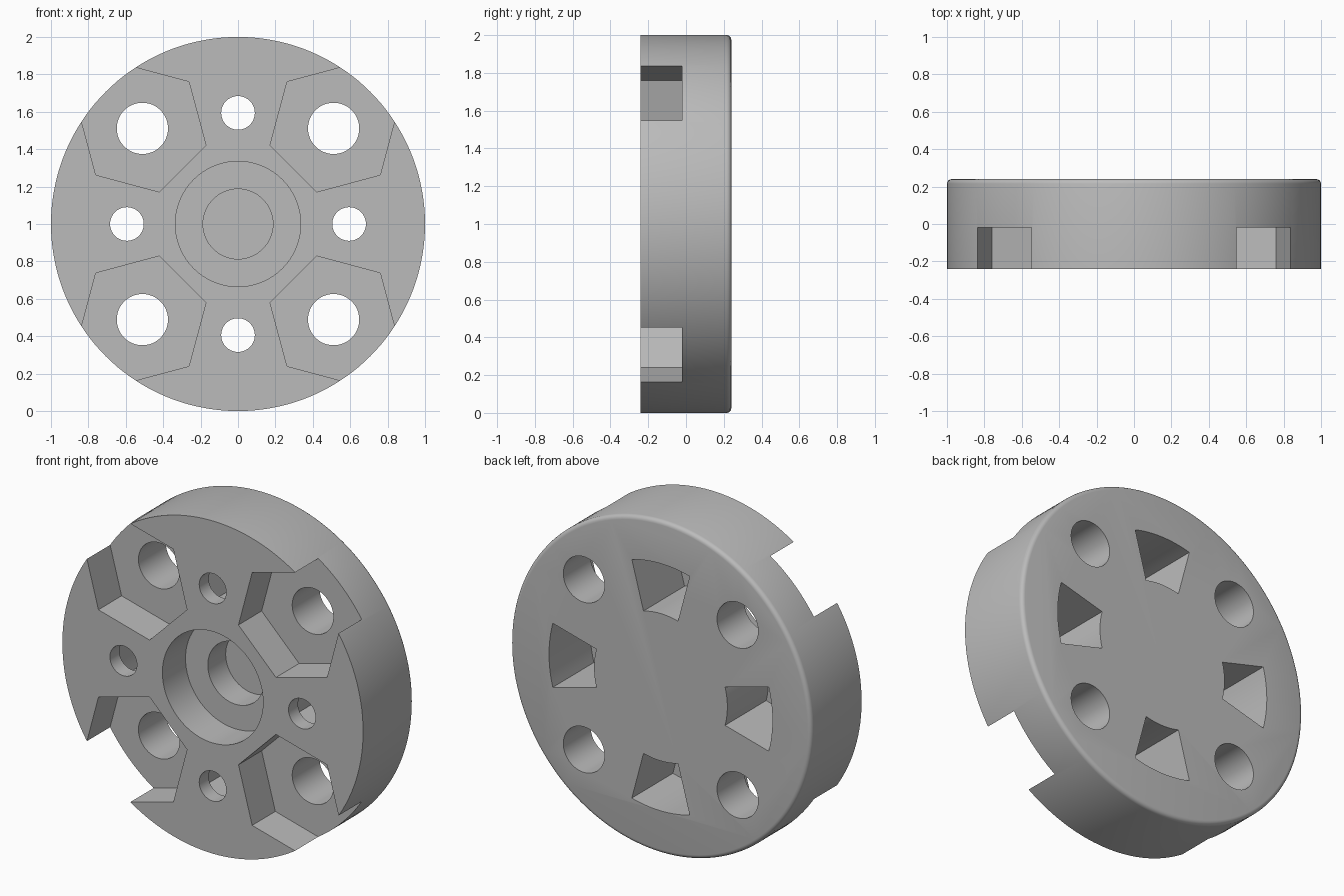
import bpy
import bmesh
from math import cos, sin, pi, radians

if "Cube" in bpy.data.objects:
    bpy.data.objects.remove(bpy.data.objects["Cube"])

FRONT, BACK, AXIS_Z = -0.24, 0.24, 1.0
POCKET_FLOOR = -0.02   # hexagon pockets and wide bore
WEB = 0.15             # floors of the deep blind recesses


def ring(radius, sides, cx=0, cz=0, start=0):
    """Points of a regular polygon in the x-z plane."""
    return [(cx + radius * cos(start + 2 * pi * i / sides),
             cz + radius * sin(start + 2 * pi * i / sides)) for i in range(sides)]


def sector(inner, outer, middle, half, steps=12):
    """Points of a piece of an annulus."""
    angles = [middle - half + 2 * half * i / steps for i in range(steps + 1)]
    return ([(outer * cos(a), outer * sin(a)) for a in angles] +
            [(inner * cos(a), inner * sin(a)) for a in reversed(angles)])


def prism(name, points, y0, y1, round_back=0):
    """Extrude an outline along y, optionally rounding the back rim."""
    bm = bmesh.new()
    face = bm.faces.new([bm.verts.new((x, y0, AXIS_Z + z)) for x, z in points])
    out = bmesh.ops.extrude_face_region(bm, geom=[face])
    for v in out["geom"]:
        if isinstance(v, bmesh.types.BMVert):
            v.co.y = y1
    bmesh.ops.recalc_face_normals(bm, faces=bm.faces)
    if round_back:
        rim = [e for e in bm.edges if all(abs(v.co.y - y1) < 1e-5 for v in e.verts)]
        bmesh.ops.bevel(bm, geom=rim, offset=round_back, segments=4,
                        profile=0.5, affect='EDGES')
    mesh = bpy.data.meshes.new(name)
    bm.to_mesh(mesh)
    bm.free()
    obj = bpy.data.objects.new(name, mesh)
    bpy.context.collection.objects.link(obj)
    return obj


# Disc body with a rounded back rim
disc = prism("hub_disc", ring(1, 144), FRONT, BACK, 0.025)

# Stepped blind bore in the front
cutters = [
    prism("wide_bore_cutter", ring(0.335, 72), FRONT - 0.1, POCKET_FLOOR),
    prism("narrow_bore_cutter", ring(0.187, 64), FRONT - 0.08, WEB),
]

for i in range(4):
    # Diagonal hexagon pockets, open at the rim, with through holes
    a = radians(45 + 90 * i)
    cx, cz = 0.723 * cos(a), 0.723 * sin(a)
    cutters.append(prism("hexagon_cutter", ring(0.352, 6, cx, cz, a + pi / 6),
                         FRONT - 0.1, POCKET_FLOOR))
    cutters.append(prism("bolt_hole_cutter", ring(0.137, 48, cx, cz),
                         FRONT - 0.2, BACK + 0.2))
    # Small front holes opening into wedge recesses in the back
    b = radians(90 * i)
    cutters.append(prism("wedge_cutter", sector(0.443, 0.743, b, radians(15)),
                         -WEB, BACK + 0.1))
    cutters.append(prism("small_hole_cutter",
                         ring(0.09, 40, 0.594 * cos(b), 0.594 * sin(b)),
                         FRONT - 0.1, 0))

# Cut everything and drop the helpers
bpy.context.view_layer.objects.active = disc
disc.select_set(True)
for cutter in cutters:
    cutter.hide_render = True
    mod = disc.modifiers.new("cut", 'BOOLEAN')
    mod.operation = 'DIFFERENCE'
    mod.solver = 'EXACT'
    mod.object = cutter
    bpy.ops.object.modifier_apply(modifier=mod.name)
    bpy.data.objects.remove(cutter)

# Plain grey material
grey = bpy.data.materials.new("plain_grey")
grey.use_nodes = True
colour = (0.5, 0.5, 0.5, 1)
grey.diffuse_color = colour
grey.node_tree.nodes["Principled BSDF"].inputs["Base Color"].default_value = colour
disc.data.materials.clear()
disc.data.materials.append(grey)

bpy.ops.object.shade_smooth_by_angle(angle=radians(30))
